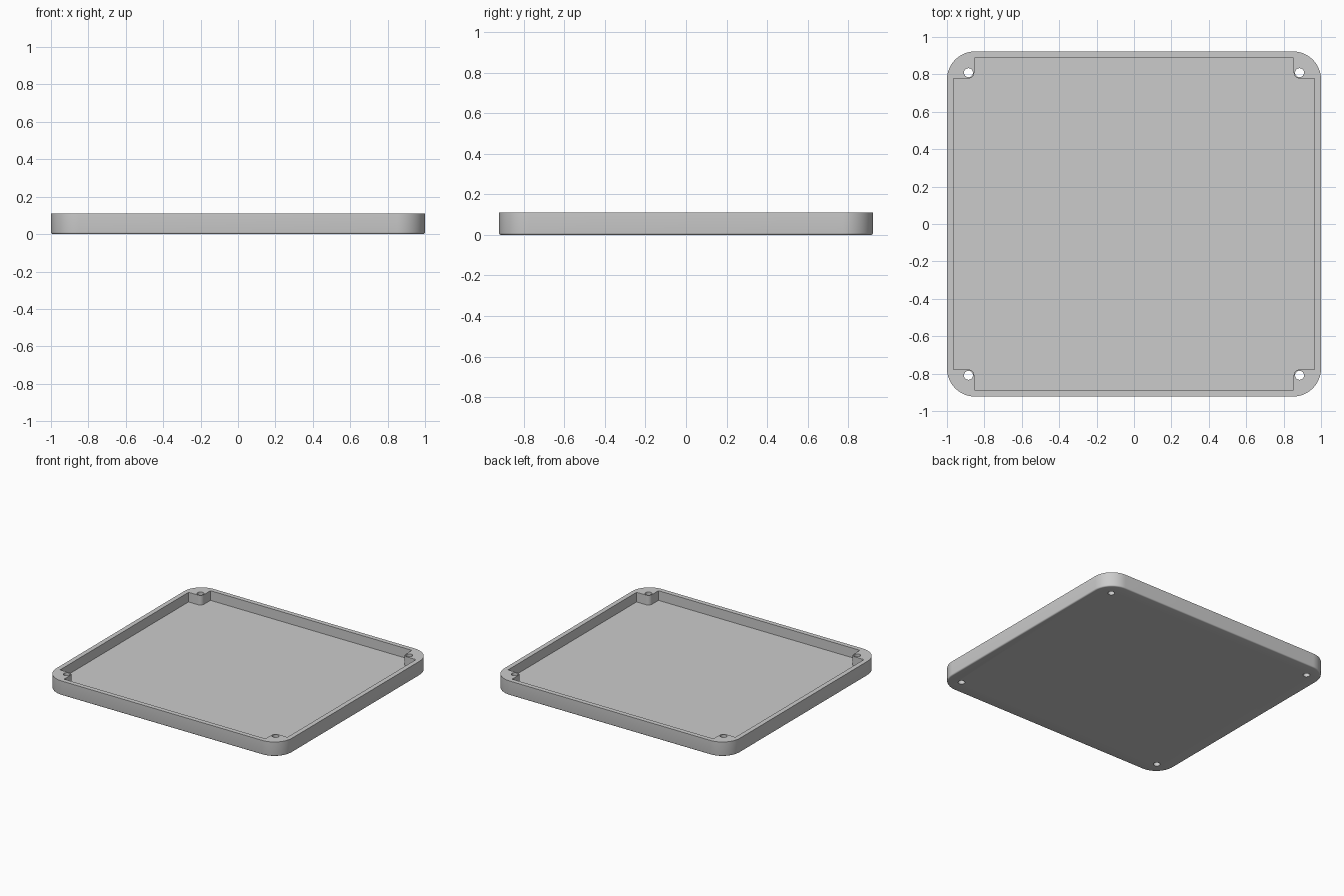
import bpy, bmesh
from math import sin, cos, pi

if "Cube" in bpy.data.objects:
    bpy.data.objects.remove(bpy.data.objects["Cube"])

HALF_X, HALF_Y, HEIGHT = 1.0, 0.9225, 0.11
CORNER_R, EDGE_R = 0.15, 0.01
WALL = FLOOR = 0.036
HOLE_X, HOLE_Y, HOLE_R = 0.885, 0.809, 0.024
POST_R = 0.031  # wall of each screw post, concentric with its hole

grey = bpy.data.materials.new("plain grey")
grey.use_nodes = True
colour = (0.6, 0.6, 0.6, 1)
grey.diffuse_color = colour
grey.node_tree.nodes["Principled BSDF"].inputs["Base Color"].default_value = colour


def arc(cx, cy, r, start, end, steps):
    return [(cx + r * cos(start + (end - start) * i / steps),
             cy + r * sin(start + (end - start) * i / steps)) for i in range(steps + 1)]


def four_corners(quarter):
    """Mirror the outline of the +x +y corner round all four corners."""
    pts = []
    for sx, sy in ((1, 1), (-1, 1), (-1, -1), (1, -1)):
        part = quarter if sx * sy > 0 else quarter[::-1]
        pts += [(sx * x, sy * y) for x, y in part]
    return pts


def prism(name, outline, z0, z1, bottom_round=0):
    bm = bmesh.new()
    base = bm.faces.new([bm.verts.new((x, y, z0)) for x, y in outline])
    top = bmesh.ops.extrude_face_region(bm, geom=[base], use_keep_orig=True)
    for v in [g for g in top["geom"] if isinstance(g, bmesh.types.BMVert)]:
        v.co.z = z1
    if bottom_round:
        rim = [e for e in bm.edges if all(abs(v.co.z - z0) < 1e-6 for v in e.verts)]
        bmesh.ops.bevel(bm, geom=rim, offset=bottom_round, segments=4,
                        profile=0.5, affect='EDGES')
    bmesh.ops.recalc_face_normals(bm, faces=bm.faces)
    mesh = bpy.data.meshes.new(name)
    bm.to_mesh(mesh)
    bm.free()
    mesh.materials.append(grey)
    obj = bpy.data.objects.new(name, mesh)
    bpy.context.collection.objects.link(obj)
    return obj


# Tray body with rounded corners and a softened bottom edge
body = prism("tray", four_corners(arc(HALF_X - CORNER_R, HALF_Y - CORNER_R, CORNER_R,
                                      0, pi / 2, 16)), 0, HEIGHT, EDGE_R)

# Cavity outline steps round the screw post in each corner
in_x, in_y = HALF_X - WALL, HALF_Y - WALL
quarter = ([(in_x, HOLE_Y - POST_R)]
           + arc(HOLE_X, HOLE_Y, POST_R, 1.5 * pi, pi, 8)
           + [(HOLE_X - POST_R, in_y)])
cutters = [prism("cavity_cutter", four_corners(quarter), FLOOR, HEIGHT + 0.1)]

# Screw holes through the posts
for sx in (-1, 1):
    for sy in (-1, 1):
        ring = arc(sx * HOLE_X, sy * HOLE_Y, HOLE_R, 0, 2 * pi, 32)[:-1]
        cutters.append(prism("hole_cutter", ring, -0.1, HEIGHT + 0.1))

bpy.ops.object.select_all(action='DESELECT')
bpy.context.view_layer.objects.active = body
body.select_set(True)
for cutter in cutters:
    cutter.hide_render = True
    mod = body.modifiers.new("cut", 'BOOLEAN')
    mod.operation, mod.solver, mod.object = 'DIFFERENCE', 'EXACT', cutter
    bpy.ops.object.modifier_apply(modifier=mod.name)
    bpy.data.objects.remove(cutter)

bpy.ops.object.shade_smooth_by_angle(angle=pi / 6)
